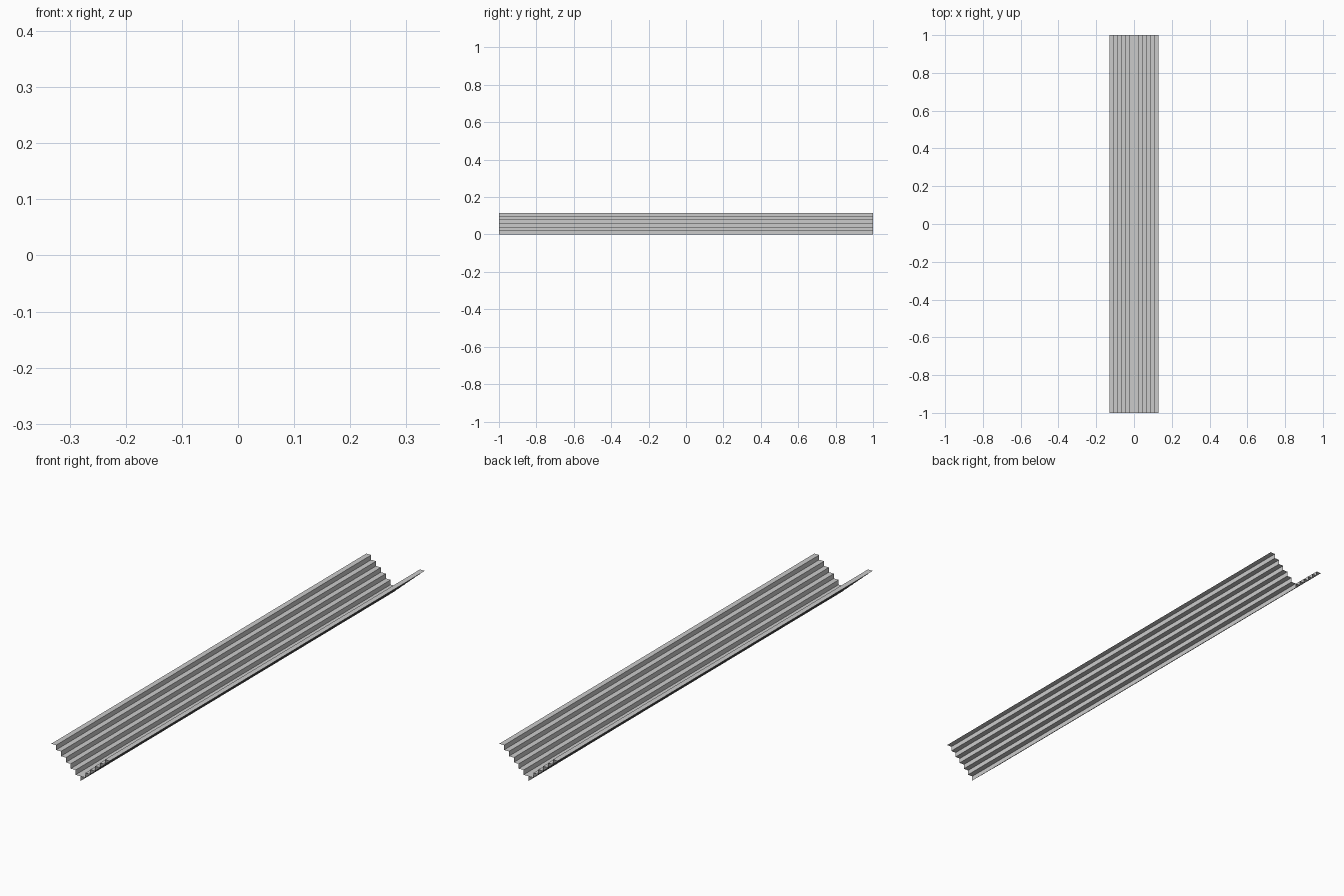
import bpy

if "Cube" in bpy.data.objects:
    bpy.data.objects.remove(bpy.data.objects["Cube"])

# Stepped V profile: treads and risers descending to the centre, mirrored
N = 6
HALF, TOP = 0.13, 0.115
run, rise = HALF / N, TOP / N
left = []
for i in range(N):
    z = TOP - i * rise
    left += [(-HALF + i * run, z), (-HALF + (i + 1) * run, z)]
profile = left + [(0, 0)] + [(-x, z) for x, z in reversed(left)]

# Open sheet extruded along the length
verts = [(x, y, z) for y in (-1, 1) for x, z in profile]
n = len(profile)
faces = [(i, i + 1, n + i + 1, n + i) for i in range(n - 1)]
mesh = bpy.data.meshes.new("stepped_channel")
mesh.from_pydata(verts, [], faces)
obj = bpy.data.objects.new("stepped_channel", mesh)
bpy.context.collection.objects.link(obj)
